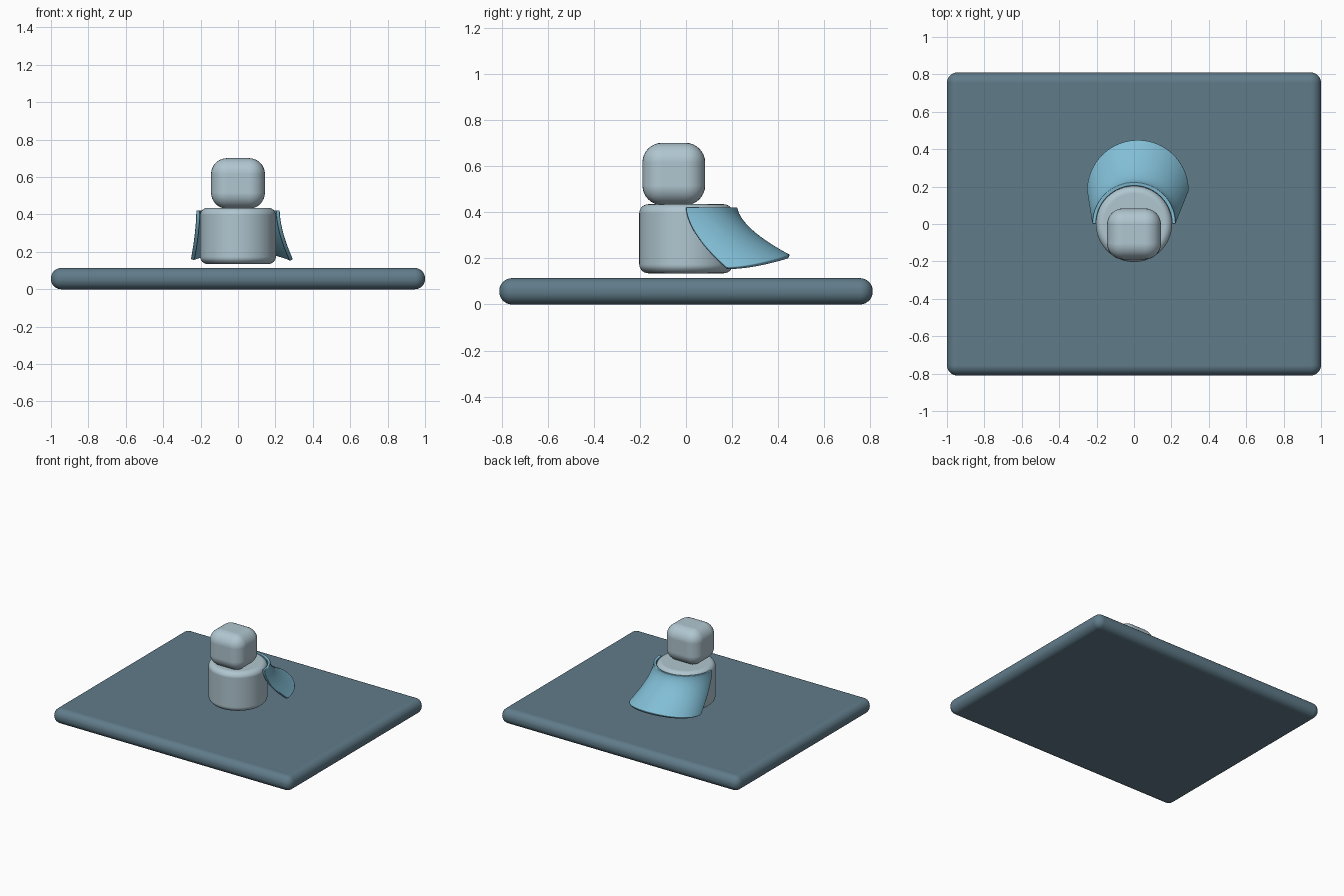
import bpy, bmesh
from math import pi, sin, cos, radians

cube = bpy.data.objects.get("Cube")
if cube:
    bpy.data.objects.remove(cube, do_unlink=True)


def material(name, rgb):
    mat = bpy.data.materials.new(name)
    mat.use_nodes = True
    mat.diffuse_color = (*rgb, 1)
    mat.node_tree.nodes["Principled BSDF"].inputs["Base Color"].default_value = (*rgb, 1)
    return mat


slate = material("slate blue", (0.117, 0.200, 0.253))
pale = material("pale blue grey", (0.434, 0.565, 0.630))
sky = material("sky blue", (0.223, 0.515, 0.670))


def finish(obj, name, mat, bevel, segments):
    """Name, colour, round off and smooth the active object."""
    obj.name = obj.data.name = name
    obj.data.materials.append(mat)
    mod = obj.modifiers.new("rounding", "BEVEL")
    mod.width, mod.segments = bevel, segments
    mod.limit_method, mod.angle_limit = "ANGLE", radians(40)
    mod.harden_normals = True
    bpy.ops.object.shade_smooth_by_angle(angle=radians(40))


def box(name, centre, size, mat, bevel, segments=8):
    bpy.ops.mesh.primitive_cube_add(size=1, location=centre)
    obj = bpy.context.object
    obj.scale = size
    bpy.ops.object.transform_apply(location=False, rotation=False, scale=True)
    finish(obj, name, mat, bevel, segments)


# Base slab
box("base_slab", (0, 0, 0.057), (2, 1.62, 0.114), slate, 0.055)

# Round body, floating just above the slab
bpy.ops.mesh.primitive_cylinder_add(vertices=64, radius=0.203, depth=0.3,
                                    location=(0, 0, 0.285))
finish(bpy.context.object, "body", pale, 0.04, 6)

# Head
box("head", (0, -0.053, 0.566), (0.288, 0.272, 0.27), pale, 0.085)

# Cape: half ring at the shoulders, sweeping back to a wider hem
ROWS, COLS = 16, 48
bm = bmesh.new()
grid = []
for i in range(ROWS + 1):
    t = i / ROWS
    flow = t ** 1.7
    radius = 0.223 + 0.05 * flow
    row = []
    for j in range(COLS + 1):
        a = pi * j / COLS
        hem = 0.16 + 0.055 * sin(a) ** 1.6
        row.append(bm.verts.new((0.021 * flow + radius * cos(a),
                                 0.178 * flow + radius * sin(a),
                                 0.422 + (hem - 0.422) * t)))
    grid.append(row)
for upper, lower in zip(grid, grid[1:]):
    for j in range(COLS):
        bm.faces.new((upper[j], lower[j], lower[j + 1], upper[j + 1]))
mesh = bpy.data.meshes.new("cape")
bm.to_mesh(mesh)
bm.free()
cape = bpy.data.objects.new("cape", mesh)
bpy.context.collection.objects.link(cape)
bpy.ops.object.select_all(action="DESELECT")
cape.select_set(True)
bpy.context.view_layer.objects.active = cape
shell = cape.modifiers.new("thickness", "SOLIDIFY")
shell.thickness, shell.offset = 0.02, -1
finish(cape, "cape", sky, 0.005, 2)
